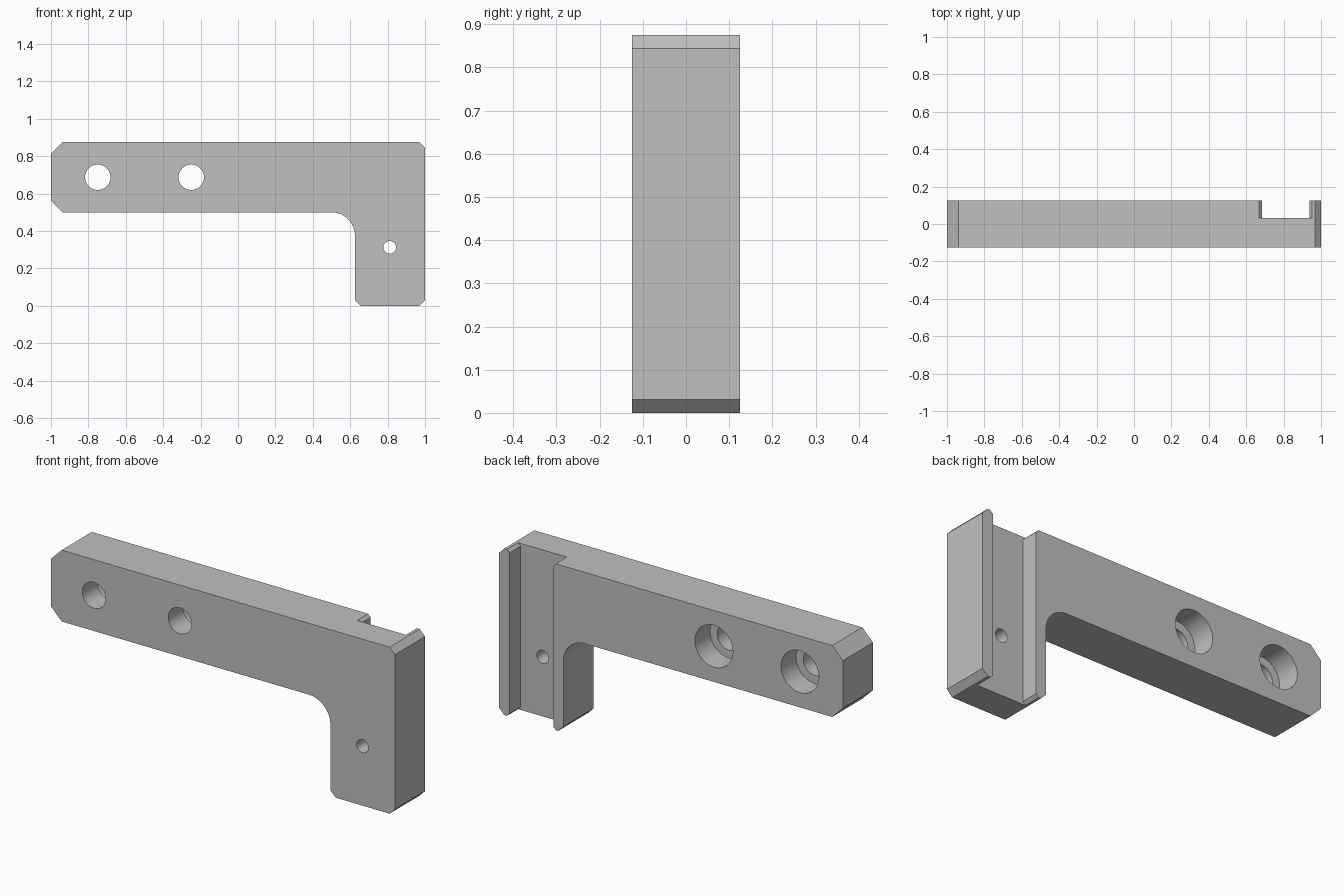
import bpy, bmesh
from math import sin, cos, pi, radians

cube = bpy.data.objects.get("Cube")
if cube:
    bpy.data.objects.remove(cube, do_unlink=True)

HALF = 0.125          # half the plate thickness
HEIGHT = 0.875
BAR_BOTTOM = 0.5
LEG_LEFT = 0.625
BIG, SMALL = 0.0625, 0.031   # corner chamfers


def prism(name, outline, y0, y1):
    """Extrude an x-z outline from y0 to y1."""
    bm = bmesh.new()
    face = bm.faces.new([bm.verts.new((x, y0, z)) for x, z in outline])
    new = bmesh.ops.extrude_face_region(bm, geom=[face])["geom"]
    moved = [v for v in new if isinstance(v, bmesh.types.BMVert)]
    bmesh.ops.translate(bm, verts=moved, vec=(0, y1 - y0, 0))
    bmesh.ops.recalc_face_normals(bm, faces=bm.faces)
    mesh = bpy.data.meshes.new(name)
    bm.to_mesh(mesh)
    bm.free()
    obj = bpy.data.objects.new(name, mesh)
    bpy.context.collection.objects.link(obj)
    return obj


def arc(x, z, r, start, end, steps):
    angles = [start + (end - start) * i / steps for i in range(steps + 1)]
    return [(x + r * cos(a), z + r * sin(a)) for a in angles]


def circle(x, z, r):
    return arc(x, z, r, 0, 2 * pi, 48)[:-1]


# L-shaped plate with chamfered corners and a rounded inner corner
R = 0.125
outline = [
    (-1, BAR_BOTTOM + BIG), (-1, HEIGHT - BIG), (-1 + BIG, HEIGHT),
    (1 - SMALL, HEIGHT), (1, HEIGHT - SMALL),
    (1, SMALL), (1 - SMALL, 0),
    (LEG_LEFT + SMALL, 0), (LEG_LEFT, SMALL),
]
outline += arc(LEG_LEFT - R, BAR_BOTTOM - R, R, 0, pi / 2, 16)
outline.append((-1 + BIG, BAR_BOTTOM))
bracket = prism("bracket", outline, -HALF, HALF)

# Rear slot, flared at its top and bottom ends
CX, W, FLARE, OVER = 0.811, 0.127, 0.015, 0.03
right_side = [(W + FLARE + OVER, -OVER), (W, FLARE),
              (W, HEIGHT - FLARE), (W + FLARE + OVER, HEIGHT + OVER)]
slot = [(CX + dx, z) for dx, z in right_side]
slot += [(CX - dx, z) for dx, z in reversed(right_side)]
cutters = [prism("slot_cutter", slot, 0.033, 0.3)]

# Counterbored mounting holes and the small leg hole
for x in (-0.75, -0.25):
    cutters.append(prism("bolt_hole_cutter", circle(x, 0.6875, 0.068), -0.3, 0.3))
    cutters.append(prism("counterbore_cutter", circle(x, 0.6875, 0.11), 0, 0.3))
cutters.append(prism("pin_hole_cutter", circle(0.811, 0.3125, 0.034), -0.3, 0.3))

for cutter in cutters:
    cutter.hide_render = True
    mod = bracket.modifiers.new(cutter.name, "BOOLEAN")
    mod.operation = "DIFFERENCE"
    mod.solver = "EXACT"
    mod.object = cutter

# Bake the cuts and drop the cutters
bpy.context.view_layer.update()
graph = bpy.context.evaluated_depsgraph_get()
baked = bpy.data.meshes.new_from_object(bracket.evaluated_get(graph))
bracket.modifiers.clear()
bracket.data = baked
for cutter in cutters:
    bpy.data.objects.remove(cutter, do_unlink=True)

# Plain grey finish
grey = bpy.data.materials.new("plain_grey")
grey.use_nodes = True
colour = (0.53, 0.53, 0.53, 1)
grey.diffuse_color = colour
grey.node_tree.nodes["Principled BSDF"].inputs["Base Color"].default_value = colour
bracket.data.materials.clear()
bracket.data.materials.append(grey)

bpy.ops.object.select_all(action="DESELECT")
bracket.select_set(True)
bpy.context.view_layer.objects.active = bracket
bpy.ops.object.shade_smooth_by_angle(angle=radians(20))
